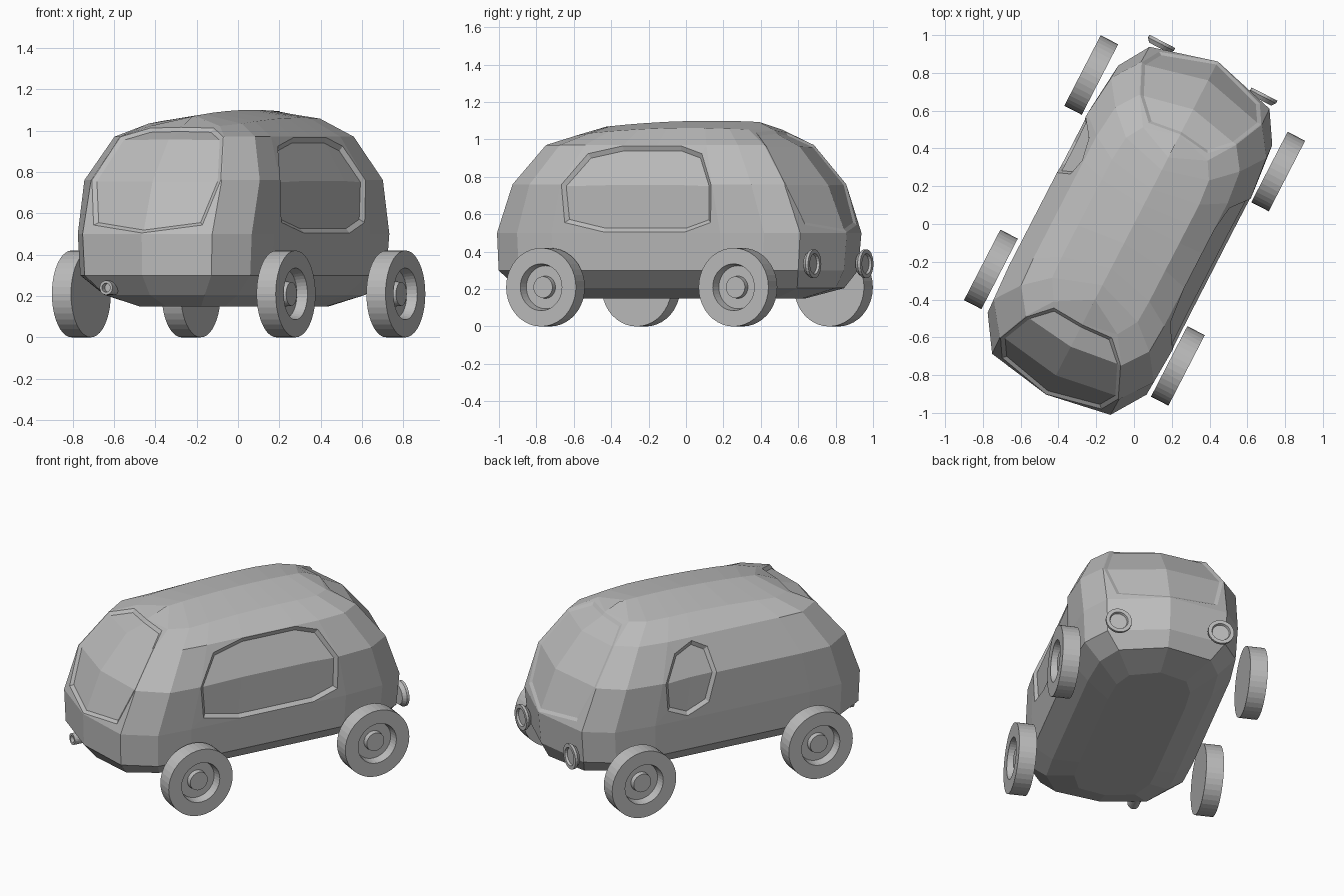
import bpy, bmesh, math
from mathutils import Matrix, Vector

if "Cube" in bpy.data.objects:
    bpy.data.objects.remove(bpy.data.objects["Cube"])

TURN = Matrix.Rotation(math.radians(-27.3), 4, 'Z')  # car stands diagonally

grey = bpy.data.materials.new("plain grey")
grey.diffuse_color = (0.5, 0.5, 0.5, 1)
grey.use_nodes = True
grey.node_tree.nodes["Principled BSDF"].inputs["Base Color"].default_value = grey.diffuse_color


def finish(bm, name):
    bmesh.ops.recalc_face_normals(bm, faces=bm.faces[:])
    bm.transform(TURN)
    me = bpy.data.meshes.new(name)
    bm.to_mesh(me)
    bm.free()
    me.materials.append(grey)
    ob = bpy.data.objects.new(name, me)
    bpy.context.collection.objects.link(ob)
    return ob


def lathe(name, profile, sides, loc, axis):
    """Turn (radius, height) points round an axis."""
    bm = bmesh.new()
    rings = []
    for r, h in profile:
        if r == 0:
            rings.append([bm.verts.new((0, 0, h))] * sides)
        else:
            rings.append([bm.verts.new((r * math.cos(2 * math.pi * i / sides),
                                        r * math.sin(2 * math.pi * i / sides), h))
                          for i in range(sides)])
    for a, b in zip(rings, rings[1:]):
        for i in range(sides):
            j = (i + 1) % sides
            quad = list(dict.fromkeys((a[i], a[j], b[j], b[i])))
            bm.faces.new(quad)
    rot = Vector(axis).to_track_quat('Z', 'Y').to_matrix().to_4x4()
    bm.transform(Matrix.Translation(loc) @ rot)
    return finish(bm, name)


# Body: stacked horizontal outlines (height, front, rear, half width)
LEVELS = [(0.15, 0.70, 0.76, 0.23), (0.205, 0.90, 0.93, 0.37),
          (0.30, 0.95, 1.01, 0.472), (0.50, 0.968, 1.016, 0.483),
          (0.76, 0.865, 0.915, 0.487), (0.97, 0.69, 0.74, 0.39),
          (1.062, 0.53, 0.595, 0.26), (1.10, 0.44, 0.48, 0.0)]
# Half outline from nose to tail (lengthwise, sideways), unit size
HALF = [(1, 0), (0.9, 0.74), (0.73, 0.95), (0.47, 1), (0.25, 1), (0.04, 1),
        (-0.24, 1), (-0.55, 1), (-0.76, 0.98), (-0.94, 0.73), (-1, 0)]
N = 2 * (len(HALF) - 1)

bm = bmesh.new()
rings = []
for z, front, rear, w in LEVELS:
    ring = []
    for i in range(N):
        k = min(i, N - i)
        t, s = HALF[k]
        if w == 0 and i != k:      # roof spine shares its vertices
            ring.append(ring[k])
            continue
        side = 1 if i == k else -1
        y = t * (front if t > 0 else rear)
        drop = 0.08 * (y - 0.15) ** 2 if z > 1 else 0
        ring.append(bm.verts.new((side * s * w, y, z - drop)))
    rings.append(ring)
cells = {}
for r in range(len(rings) - 1):
    for c in range(N):
        d = (c + 1) % N
        cells[r, c] = bm.faces.new((rings[r][c], rings[r][d], rings[r + 1][d], rings[r + 1][c]))
bm.faces.new(rings[0])
bmesh.ops.recalc_face_normals(bm, faces=bm.faces[:])


def window(rows, cols, border, depth, clip, lip=0.02):
    """Flush frame with clipped corners, then a small recess inside it."""
    patch = [cells[r, c] for r in rows for c in cols]
    inside = set(patch)
    bmesh.ops.inset_region(bm, faces=patch, thickness=border, depth=0,
                           use_even_offset=True, use_boundary=True)
    moves = []
    for v in {v for f in patch for v in f.verts}:
        if sum(f in inside for f in v.link_faces) == 1:
            near = [e.other_vert(v).co for e in v.link_edges
                    if any(f in inside for f in e.link_faces)]
            mid = sum(near, Vector()) / len(near)
            moves.append((v, v.co.lerp(mid, clip)))
    for v, co in moves:
        v.co = co
    bmesh.ops.inset_region(bm, faces=patch, thickness=lip, depth=-depth,
                           use_even_offset=True, use_boundary=True)


window((3, 4, 5), (0, N - 1), 0.005, 0.01, 0.3)         # windscreen
window((3, 4, 5), (9, 10), 0.005, 0.015, 0.3)           # rear window
window((3, 4), (3, 4, 5, 6), 0.005, 0.02, 0.4)          # long right window
window((3, 4), (N - 4, N - 5), 0.02, 0.018, 0.5)        # small left window
finish(bm, "car_body")

# Wheels with recessed rim and hub on the outside
WHEEL = [(0, -0.052), (0.21, -0.052), (0.21, 0.052), (0.125, 0.052),
         (0.115, 0.0), (0.06, 0.0), (0.057, 0.03), (0, 0.03)]
for s, side in ((1, "right"), (-1, "left")):
    for y, end in ((0.597, "front"), (-0.561, "rear")):
        lathe(f"{end}_{side}_wheel", WHEEL, 40, (s * 0.557 - 0.006, y, 0.21), (s, 0, 0))
    # Headlights
    lathe(f"{side}_headlight",
          [(0, -0.03), (0.06, -0.03), (0.077, -0.008), (0.077, 0.008), (0.055, 0.008),
           (0.05, -0.005), (0, -0.005)],
          24, (s * 0.304 - 0.006, 0.92, 0.335), (0, 1, 0))

# Exhaust pipe
lathe("exhaust_pipe",
      [(0, -0.1), (0.035, -0.1), (0.035, 0.02), (0.022, 0.02), (0.022, -0.01), (0, -0.01)],
      20, (-0.215, -0.955, 0.24), (0, -1, 0))
